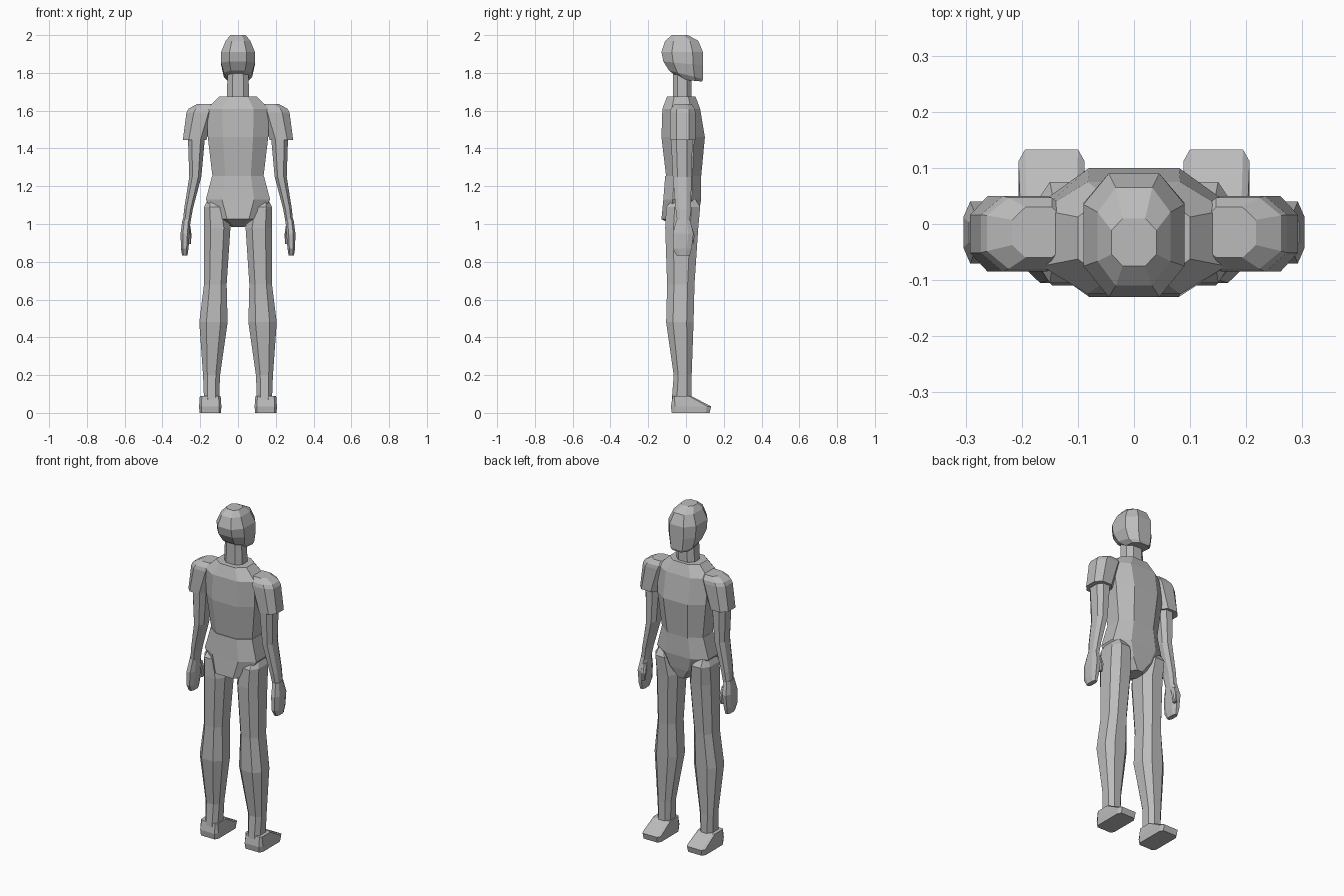
import bpy
import bmesh

cube = bpy.data.objects.get("Cube")
if cube:
    bpy.data.objects.remove(cube, do_unlink=True)

grey = bpy.data.materials.new("plain grey")
grey.use_nodes = True
tone = (0.5, 0.5, 0.5, 1)
grey.diffuse_color = tone
grey.node_tree.nodes["Principled BSDF"].inputs["Base Color"].default_value = tone


def ring(bm, chamfer, z, half, back, front, middle=0, tilt=0):
    """Add one horizontal rectangle with chamfered corners, as eight vertices."""
    depth = (front - back) / 2
    centre = (front + back) / 2
    inset = 1 - 2 * chamfer
    corners = []
    for side, end in ((1, 1), (-1, 1), (-1, -1), (1, -1)):
        pair = [(side, end * inset), (side * inset, end)]
        corners += pair if side == end else reversed(pair)
    return [bm.verts.new((middle + half * u, centre + depth * v, z + tilt * depth * v))
            for u, v in corners]


def loft(name, *sections, chamfer=0.25, mirrored=False):
    """Skin the sections from bottom to top into a closed faceted body."""
    bm = bmesh.new()
    loops = [ring(bm, chamfer, **section) for section in sections]
    for low, high in zip(loops, loops[1:]):
        for i in range(len(low)):
            bm.faces.new((low[i - 1], low[i], high[i], high[i - 1]))
    bm.faces.new(loops[0])
    bm.faces.new(loops[-1])
    bmesh.ops.recalc_face_normals(bm, faces=bm.faces)
    mesh = bpy.data.meshes.new(name)
    bm.to_mesh(mesh)
    bm.free()
    mesh.materials.append(grey)
    body = bpy.data.objects.new(name, mesh)
    bpy.context.collection.objects.link(body)
    if mirrored:
        body.modifiers.new("Mirror", "MIRROR")


# Head and neck
loft("head",
     dict(z=1.76, half=0.055, back=-0.03, front=0.085, tilt=-0.1),
     dict(z=1.79, half=0.075, back=-0.09, front=0.09, tilt=-0.25),
     dict(z=1.85, half=0.09, back=-0.12, front=0.09, tilt=-0.1),
     dict(z=1.91, half=0.09, back=-0.13, front=0.09),
     dict(z=1.97, half=0.065, back=-0.11, front=0.065),
     dict(z=2, half=0.04, back=-0.075, front=0.01))
loft("neck",
     dict(z=1.65, half=0.06, back=-0.07, front=0.03),
     dict(z=1.8, half=0.055, back=-0.07, front=0.03))

# Torso and hips
loft("torso",
     dict(z=1.25, half=0.135, back=-0.105, front=0.08),
     dict(z=1.46, half=0.16, back=-0.13, front=0.1),
     dict(z=1.61, half=0.165, back=-0.125, front=0.075),
     dict(z=1.675, half=0.1, back=-0.1, front=0.05))
loft("hips",
     dict(z=0.985, half=0.035, back=-0.05, front=0.05),
     dict(z=1.035, half=0.115, back=-0.13, front=0.065, tilt=0.1),
     dict(z=1.13, half=0.17, back=-0.12, front=0.08),
     dict(z=1.255, half=0.137, back=-0.11, front=0.08))

# Legs
loft("legs",
     dict(z=0.07, middle=0.14, half=0.04, back=-0.075, front=0.03),
     dict(z=0.2, middle=0.14, half=0.045, back=-0.065, front=0.03),
     dict(z=0.48, middle=0.13, half=0.075, back=-0.105, front=0.04),
     dict(z=0.68, middle=0.12, half=0.06, back=-0.1, front=0.045),
     dict(z=0.98, middle=0.11, half=0.07, back=-0.11, front=0.065),
     dict(z=1.09, middle=0.12, half=0.06, back=-0.105, front=0.075),
     dict(z=1.13, middle=0.13, half=0.03, back=-0.07, front=0.05),
     mirrored=True)

# Feet with a sloping instep
loft("feet",
     dict(z=0, middle=0.147, half=0.057, back=-0.075, front=0.125),
     dict(z=0.035, middle=0.147, half=0.059, back=-0.08, front=0.133),
     dict(z=0.09, middle=0.147, half=0.055, back=-0.07, front=0.025),
     chamfer=0.1, mirrored=True)

# Short sleeves with sloping shoulders
loft("sleeves",
     dict(z=1.445, middle=0.23, half=0.062, back=-0.085, front=0.05),
     dict(z=1.59, middle=0.195, half=0.078, back=-0.085, front=0.05),
     dict(z=1.61, middle=0.185, half=0.077, back=-0.08, front=0.047),
     dict(z=1.635, middle=0.17, half=0.047, back=-0.06, front=0.03),
     mirrored=True)

# Arms
loft("arms",
     dict(z=1, middle=0.273, half=0.02, back=-0.045, front=0.02),
     dict(z=1.08, middle=0.262, half=0.023, back=-0.055, front=0.025),
     dict(z=1.25, middle=0.226, half=0.032, back=-0.07, front=0.03),
     dict(z=1.46, middle=0.22, half=0.045, back=-0.08, front=0.035),
     mirrored=True)

# Hands and thumbs
loft("hands",
     dict(z=0.832, middle=0.282, half=0.014, back=-0.05, front=0.02),
     dict(z=0.87, middle=0.282, half=0.02, back=-0.07, front=0.03),
     dict(z=0.95, middle=0.28, half=0.024, back=-0.07, front=0.04),
     dict(z=1.025, middle=0.273, half=0.021, back=-0.05, front=0.02),
     mirrored=True)
loft("thumbs",
     dict(z=0.895, middle=0.26, half=0.01, back=0.02, front=0.04),
     dict(z=0.94, middle=0.258, half=0.012, back=0.015, front=0.045),
     dict(z=0.99, middle=0.262, half=0.01, back=-0.005, front=0.03),
     mirrored=True)
